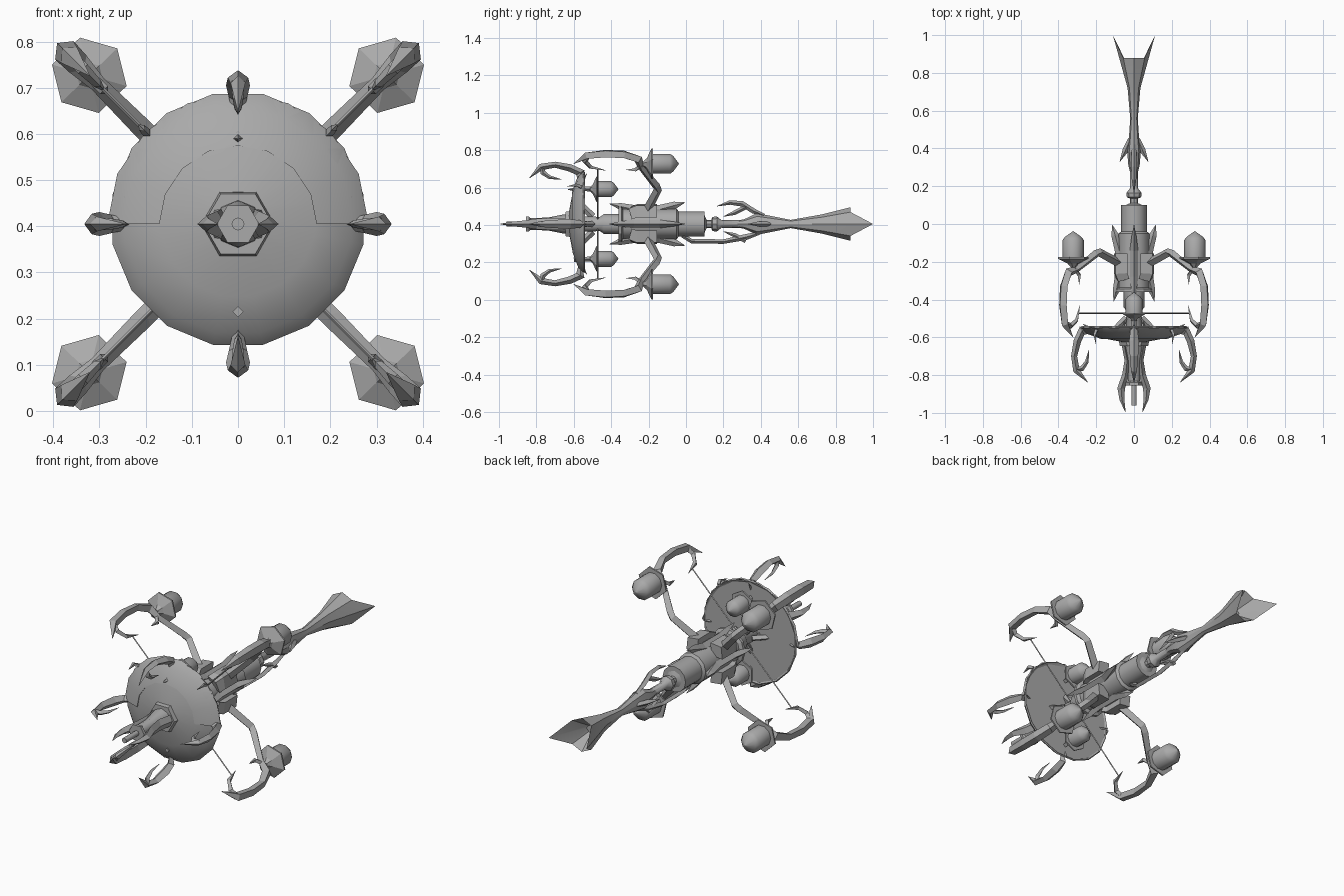
import bpy, bmesh, math
from mathutils import Vector

C = 0.405                      # height of the long axis
grey = bpy.data.materials.new("stone_grey")
grey.diffuse_color = (0.4, 0.4, 0.4, 1)
CARDINAL = [0, 90, 180, 270]
DIAGONAL = [45, 135, 225, 315]


def place(r, t, y, deg):
    """Radial distance, sideways offset and y, turned about the long axis."""
    a = math.radians(deg)
    return Vector((r * math.cos(a) - t * math.sin(a), y, C + r * math.sin(a) + t * math.cos(a)))


def finish(name, bm, smooth=None):
    bmesh.ops.recalc_face_normals(bm, faces=bm.faces)
    me = bpy.data.meshes.new(name)
    bm.to_mesh(me)
    bm.free()
    me.materials.append(grey)
    ob = bpy.data.objects.new(name, me)
    bpy.context.collection.objects.link(ob)
    if smooth:
        bpy.ops.object.select_all(action='DESELECT')
        ob.select_set(True)
        bpy.context.view_layer.objects.active = ob
        bpy.ops.object.shade_smooth_by_angle(angle=math.radians(smooth))
    return ob


def loft(bm, rings, closed_ends=True):
    rows = [[bm.verts.new(p) for p in ring] for ring in rings]
    n = len(rows[0])
    for a, b in zip(rows, rows[1:]):
        for i in range(n):
            bm.faces.new((a[i], a[(i + 1) % n], b[(i + 1) % n], b[i]))
    if closed_ends:
        bm.faces.new(rows[0])
        bm.faces.new(rows[-1])
    return rows


def lathe(name, profile, sides, x=0, dz=0, phase=0, smooth=None):
    """Spin a list of (y, radius) about an axis parallel to y."""
    bm = bmesh.new()
    rings = []
    for y, r in profile:
        r = max(r, 0.001)
        rings.append([Vector((x + r * math.cos(a), y, C + dz + r * math.sin(a)))
                      for a in (phase + 2 * math.pi * i / sides for i in range(sides))])
    loft(bm, rings)
    return finish(name, bm, smooth)


def blade(name, path, angles):
    """Diamond-section horn along (r, y, half depth, half width), repeated round the axis."""
    for deg in angles:
        bm = bmesh.new()
        rings = []
        for i, (r, y, d, w) in enumerate(path):
            p, q = path[max(i - 1, 0)], path[min(i + 1, len(path) - 1)]
            t = Vector((q[0] - p[0], q[1] - p[1])).normalized()
            nr, ny = -t.y * d, t.x * d
            rings.append([place(r + nr, 0, y + ny, deg), place(r, w, y, deg),
                          place(r - nr, 0, y - ny, deg), place(r, -w, y, deg)])
        loft(bm, rings)
        finish(f"{name}_{deg}", bm)


# central shaft, from the muzzle rod back to the tail neck
lathe("muzzle_rod", [(-0.96, 0.014), (-0.6, 0.014)], 8, smooth=50)
lathe("muzzle_collar", [(-0.855, 0.03), (-0.855, 0.046), (-0.84, 0.046), (-0.83, 0.032)], 6)
lathe("front_sleeve", [(-0.84, 0.032), (-0.74, 0.034), (-0.66, 0.05), (-0.60, 0.055)], 8, smooth=50)
lathe("hub_plate", [(-0.645, 0.06), (-0.645, 0.075), (-0.62, 0.08), (-0.58, 0.08)], 6)
lathe("middle_shaft", [(-0.6, 0.045), (-0.46, 0.04), (-0.44, 0.055), (-0.34, 0.055)], 10, smooth=50)
lathe("body_flange", [(-0.36, 0.07), (-0.36, 0.1), (-0.345, 0.1), (-0.335, 0.08)], 12)
lathe("main_body", [(-0.345, 0.082), (-0.05, 0.082), (-0.04, 0.068), (0.10, 0.068)], 12, smooth=40)
lathe("tail_neck", [(0.1, 0.045), (0.11, 0.022), (0.135, 0.022), (0.142, 0.038), (0.165, 0.04),
                    (0.19, 0.02), (0.33, 0.022)], 8, smooth=40)

# shallow dish, open at the back
lathe("dish", [(-0.545, 0.277), (-0.575, 0.25), (-0.605, 0.17), (-0.625, 0.06), (-0.61, 0.05),
               (-0.592, 0.16), (-0.565, 0.238), (-0.54, 0.272), (-0.545, 0.277)],
      16, phase=math.pi / 16, dz=0.01, smooth=35)

# raised crescent over the upper half of the dish
bm = bmesh.new()
rings = []
for k in range(9):
    deg = 180 * k / 8
    rings.append([place(r, 0, y, deg) for r, y in
                  ((0.17, -0.61), (0.25, -0.581), (0.283, -0.55), (0.278, -0.54), (0.17, -0.6))])
loft(bm, rings)
finish("dish_crescent", bm, 35)

# ribs behind the dish and hooked claws on its rim
blade("dish_rib", [(0.04, -0.5, 0.02, 0.015), (0.12, -0.575, 0.015, 0.012),
                   (0.22, -0.56, 0.012, 0.012), (0.27, -0.53, 0.001, 0.001)], CARDINAL)
blade("rim_claw", [(0.2, -0.565, 0.004, 0.004), (0.275, -0.565, 0.025, 0.02),
                   (0.3, -0.62, 0.02, 0.026), (0.317, -0.7, 0.016, 0.022),
                   (0.305, -0.775, 0.018, 0.016), (0.245, -0.838, 0.001, 0.001)], CARDINAL)
blade("rim_claw_barb", [(0.31, -0.77, 0.012, 0.014), (0.275, -0.765, 0.014, 0.012),
                        (0.25, -0.73, 0.01, 0.008), (0.238, -0.665, 0.001, 0.001)], CARDINAL)
blade("rim_spur", [(0.28, -0.56, 0.012, 0.01), (0.295, -0.585, 0.01, 0.008),
                   (0.285, -0.635, 0.001, 0.001)], DIAGONAL[:2])

# prongs either side of the muzzle
blade("muzzle_prong", [(0.05, -0.5, 0.004, 0.01), (0.055, -0.62, 0.014, 0.03),
                       (0.036, -0.72, 0.014, 0.032), (0.045, -0.8, 0.018, 0.028),
                       (0.068, -0.87, 0.02, 0.018), (0.064, -0.93, 0.013, 0.012),
                       (0.045, -0.995, 0.001, 0.001)], [0, 180])

# long body fins with a point at each end
blade("body_fin", [(0.115, -0.005, 0.001, 0.001), (0.1, -0.06, 0.02, 0.012),
                   (0.078, -0.14, 0.024, 0.022), (0.078, -0.28, 0.024, 0.022),
                   (0.094, -0.35, 0.018, 0.015), (0.108, -0.41, 0.001, 0.001)], CARDINAL)

# arm mounts, curved arms and their inner barbs
blade("arm_mount", [(0.085, -0.29, 0.035, 0.05), (0.1, -0.26, 0.04, 0.05),
                    (0.1, -0.155, 0.04, 0.05)], DIAGONAL)
blade("arm", [(0.09, -0.215, 0.025, 0.025), (0.26, -0.15, 0.022, 0.022), (0.29, -0.16, 0.022, 0.022),
              (0.43, -0.24, 0.018, 0.018), (0.49, -0.255, 0.026, 0.026),
              (0.526, -0.33, 0.02, 0.028), (0.532, -0.43, 0.022, 0.028),
              (0.517, -0.53, 0.024, 0.024), (0.455, -0.6, 0.001, 0.001)], DIAGONAL)
blade("arm_barb", [(0.525, -0.52, 0.014, 0.014), (0.475, -0.54, 0.016, 0.014),
                   (0.43, -0.51, 0.012, 0.01), (0.405, -0.43, 0.001, 0.001)], DIAGONAL)
blade("arm_thorn", [(0.45, -0.235, 0.012, 0.012), (0.41, -0.27, 0.012, 0.012),
                    (0.41, -0.32, 0.001, 0.001)], DIAGONAL)
blade("cross_rod", [(0.0, -0.472, 0.004, 0.004), (0.415, -0.472, 0.004, 0.004)], DIAGONAL)


# domed lanterns on a hexagonal saucer
def lantern(name, x, dz, y, s, turn):
    lathe(name + "_saucer", [(y - 0.05 * s, 0.012 * s), (y - 0.03 * s, 0.03 * s), (y - 0.004, 0.084 * s),
                             (y + 0.004, 0.084 * s)], 6, x, dz, turn)
    lathe(name + "_dome", [(y, 0.056 * s), (y + 0.095 * s, 0.056 * s), (y + 0.112 * s, 0.043 * s),
                           (y + 0.142 * s, 0)], 10, x, dz, smooth=40)


for sx in (-1, 1):
    for sz in (-1, 1):
        lantern("arm_lantern", 0.322 * sx, 0.322 * sz, -0.18, 1.0, 0.28 * sx * sz)
for sz in (-1, 1):
    lantern("dish_lantern", 0, 0.186 * sz, -0.475, 0.8, math.pi / 6)
blade("dish_lantern_stem", [(0.19, -0.6, 0.012, 0.012), (0.187, -0.48, 0.014, 0.014)], [90, 270])
blade("dish_nub", [(0.185, -0.59, 0.012, 0.014), (0.185, -0.63, 0.002, 0.002)], [90])

# tail: oval flare ending in a hollow mouth with two long side points
bm = bmesh.new()
rings = []
N = 8
for y, rx, rz in ((0.24, 0.012, 0.012), (0.31, 0.03, 0.025), (0.38, 0.036, 0.058), (0.47, 0.026, 0.04),
                  (0.56, 0.02, 0.022), (0.72, 0.034, 0.05), (0.88, 0.08, 0.09)):
    rings.append([Vector((rx * math.cos(a), y, C + rz * math.sin(a)))
                  for a in (2 * math.pi * i / N for i in range(N))])
for i in (0, N // 2):
    rings[-1][i] = Vector((0.112 if i == 0 else -0.112, 1.0, C))
rings.append([Vector((0, 0.8, C)) + (p - Vector((0, p.y, C))) * 0.25 for p in rings[-1]])
loft(bm, rings)
finish("tail_flare", bm, 25)

# hooks and struts around the tail root
blade("tail_hook", [(0.045, 0.42, 0.008, 0.01), (0.07, 0.36, 0.014, 0.014), (0.108, 0.3, 0.015, 0.014),
                    (0.115, 0.235, 0.012, 0.012), (0.095, 0.165, 0.001, 0.001)], [90])
blade("tail_hook_barb", [(0.09, 0.32, 0.012, 0.012), (0.06, 0.26, 0.012, 0.01),
                         (0.04, 0.2, 0.001, 0.001)], [90, 270])
blade("tail_strut", [(0.06, -0.02, 0.012, 0.014), (0.092, 0.03, 0.012, 0.014), (0.094, 0.2, 0.012, 0.014),
                     (0.07, 0.32, 0.016, 0.014), (0.04, 0.42, 0.006, 0.006)], [270])
blade("tail_thorn", [(0.02, 0.45, 0.012, 0.012), (0.045, 0.39, 0.016, 0.014),
                     (0.075, 0.33, 0.001, 0.001)], [0, 180])
